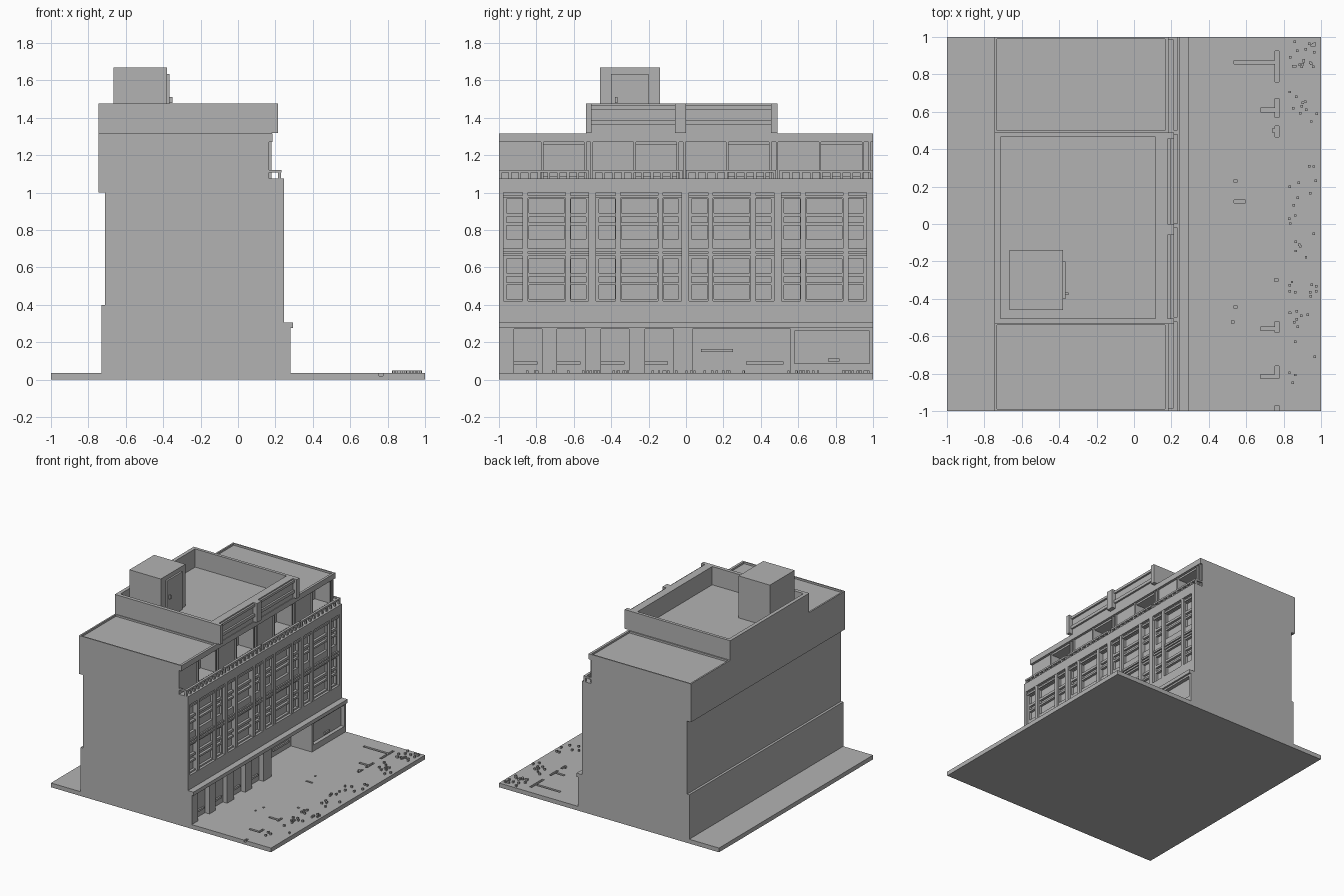
import bpy
import bmesh
import random

random.seed(4)
default_cube = bpy.data.objects.get("Cube")
if default_cube:
    bpy.data.objects.remove(default_cube, do_unlink=True)

# One plain stone colour
stone = bpy.data.materials.new("grey stone")
stone.use_nodes = True
stone_colour = (0.45, 0.45, 0.45, 1)
stone.diffuse_color = stone_colour
stone.node_tree.nodes["Principled BSDF"].inputs["Base Color"].default_value = stone_colour


def finish(name, mesh_builder):
    """Turn a bmesh into a named object with the stone material."""
    bmesh.ops.recalc_face_normals(mesh_builder, faces=mesh_builder.faces)
    mesh = bpy.data.meshes.new(name)
    mesh_builder.to_mesh(mesh)
    mesh_builder.free()
    mesh.materials.append(stone)
    result = bpy.data.objects.new(name, mesh)
    bpy.context.scene.collection.objects.link(result)
    return result


def boxes(name, extents):
    """Join boxes given as ((x, x), (y, y), (z, z)) extents."""
    builder = bmesh.new()
    for extent in extents:
        corners = bmesh.ops.create_cube(builder, size=1)["verts"]
        for vert in corners:
            vert.co = [low if c < 0 else high for c, (low, high) in zip(vert.co, extent)]
    return finish(name, builder)


def cut(target, extents):
    """Subtract boxes from the target and remove the cutter."""
    cutter = boxes("cutter", extents)
    cutter.hide_render = True
    modifier = target.modifiers.new("cut", "BOOLEAN")
    modifier.operation = "DIFFERENCE"
    modifier.solver = "EXACT"
    modifier.use_self = True
    modifier.object = cutter
    bpy.context.view_layer.objects.active = target
    bpy.ops.object.modifier_apply(modifier=modifier.name)
    bpy.data.objects.remove(cutter, do_unlink=True)


GROUND = 0.035
BAYS = [-0.975, -0.48, 0.015, 0.51]
SHOPS = [-0.92, -0.69, -0.455, -0.22]

# Pavement with shallow grooves
pavement = boxes("pavement", [((-1, 1), (-1, 1), (0, GROUND))])
groove_z = (0.02, 0.1)
grooves = []
for start, y, low, high in [(0.535, 0.865, 0.76, 0.925), (0.675, 0.61, 0.57, 0.67),
                            (0.74, 0.5, 0.465, 0.525), (0.675, -0.56, -0.58, -0.52),
                            (0.675, -0.815, -0.825, -0.76)]:
    grooves.append(((start, 0.76), (y - 0.01, y + 0.01), groove_z))
    grooves.append(((0.755, 0.775), (low, high), groove_z))
grooves.append(((0.755, 0.775), (-1.1, -0.97), groove_z))
for x, y, length in [(0.535, 0.23, 0.015), (0.535, 0.12, 0.06), (0.535, -0.445, 0.015),
                     (0.52, -0.525, 0.015), (0.75, -0.3, 0.02)]:
    grooves.append(((x, x + length), (y - 0.008, y + 0.008), groove_z))
cut(pavement, grooves)

# Scattered kerb studs
studs = []
for low, high, count in [(0.82, 0.98, 20), (0.53, 0.8, 10), (-0.1, 0.32, 12),
                         (-0.56, -0.1, 22), (-0.87, -0.6, 5)]:
    for _ in range(count):
        x, y = random.uniform(0.82, 0.97), random.uniform(low, high)
        studs.append(((x, x + 0.013), (y, y + 0.013), (GROUND, 0.05)))
boxes("kerb_studs", studs)

# Main building: side profile swept along the street
profile = [(-0.73, 0.03), (0.28, 0.03), (0.28, 0.275), (0.295, 0.275), (0.295, 0.305),
           (0.245, 0.305), (0.245, 1.075), (0.165, 1.075), (0.165, 1.27), (0.185, 1.27),
           (0.185, 1.315), (-0.745, 1.315), (-0.745, 1), (-0.71, 1), (-0.71, 0.4), (-0.73, 0.4)]
builder = bmesh.new()
side = builder.faces.new([builder.verts.new((x, -1, z)) for x, z in profile])
swept = bmesh.ops.extrude_face_region(builder, geom=[side])["geom"]
bmesh.ops.translate(builder, vec=(0, 2, 0),
                    verts=[v for v in swept if isinstance(v, bmesh.types.BMVert)])
building = finish("main_building", builder)

# Recesses: window bays, loggias, shopfronts, entrance and side roofs
recesses = [((0.225, 0.3), (bay, bay + 0.455), (0.42, 1)) for bay in BAYS]
recesses += [((0.04, 0.2), (bay + 0.21, bay + 0.43), (1.085, 1.255)) for bay in BAYS]
recesses += [((0.24, 0.3), (shop, shop + 0.15), (GROUND, 0.27)) for shop in SHOPS]
recesses.append(((0.09, 0.3), (0.035, 0.56), (GROUND, 0.27)))
recesses.append(((0.25, 0.3), (0.58, 0.98), (0.085, 0.26)))
for low, high in [(-0.99, -0.54), (0.5, 0.99)]:
    recesses.append(((-0.732, 0.165), (low, high), (1.3, 1.4)))
cut(building, recesses)

# Window panes sunk into the bays
columns = [(0.015, 0.1), (0.135, 0.325), (0.36, 0.44)]
rows = [(0.012, 0.085), (0.1, 0.13), (0.15, 0.225)]
panes = []
for bay in BAYS:
    for left, right in columns:
        for floor in (0.42, 0.74):
            for bottom, top in rows:
                panes.append(((0.205, 0.23), (bay + left, bay + right),
                              (floor + bottom, floor + top)))
cut(building, panes)

# Mullions, transoms and lintels
bars = []
for bay in BAYS:
    for offset in (0.102, 0.33):
        bars.append(((0.22, 0.243), (bay + offset, bay + offset + 0.028), (0.42, 1)))
    for bottom, top in [(0.66, 0.675), (0.685, 0.7), (0.97, 0.985)]:
        bars.append(((0.22, 0.236), (bay, bay + 0.455), (bottom, top)))
boxes("window_bars", bars)

# Shopfront signs and handles
bar_list = [(shop, shop + 0.125, 0.09, 0.24) for shop in SHOPS]
bar_list += [(0.08, 0.25, 0.155, 0.09), (0.32, 0.52, 0.09, 0.09), (0.76, 0.82, 0.105, 0.25)]
boxes("shop_handles", [((x - 0.005, x + 0.012), (low, high), (z - 0.008, z + 0.008))
                       for low, high, z, x in bar_list])

# Balcony rails on short balusters
rails = []
for low, high in [(-1, -0.52), (-0.5, -0.02), (0, 0.48), (0.5, 1)]:
    rails.append(((0.212, 0.232), (low, high), (1.108, 1.122)))
    step = (high - low - 0.015) / 9
    for i in range(10):
        y = low + i * step
        rails.append(((0.215, 0.23), (y, y + 0.015), (1.07, 1.11)))
for y in (-1, 0.985):
    rails.append(((0.165, 0.215), (y, y + 0.015), (1.108, 1.122)))
boxes("balcony_rails", rails)

# Loggia frames and slim piers between bays
trim = []
for bay in BAYS:
    for offset in (0.2, 0.43, 0.465):
        trim.append(((0.16, 0.178), (bay + offset, bay + offset + 0.012), (1.075, 1.27)))
boxes("loggia_trim", trim)

# Raised central roof with its parapet
outer_y, inner_y, top_z = (-0.535, 0.49), (-0.505, 0.465), (1.31, 1.475)
boxes("central_roof", [((-0.74, 0.18), outer_y, (1.31, 1.325))])
boxes("central_parapet", [
    ((-0.745, -0.715), outer_y, top_z), ((0.115, 0.18), outer_y, top_z),
    ((-0.72, 0.12), (outer_y[0], inner_y[0]), top_z),
    ((-0.72, 0.12), (inner_y[1], outer_y[1]), top_z)])
fascia = [((0.17, 0.215), span, (1.318, 1.475))
          for span in [(-0.535, -0.505), (-0.06, 0), (0.455, 0.49)]]
for bottom, top in [(1.36, 1.385), (1.445, 1.465)]:
    fascia.append(((0.17, 0.195), inner_y, (bottom, top)))
boxes("parapet_fascia", fascia)

# Stair house with door and handle
boxes("stair_house", [((-0.665, -0.38), (-0.46, -0.14), (1.32, 1.67))])
boxes("roof_door", [((-0.385, -0.365), (-0.4, -0.2), (1.32, 1.635))])
boxes("door_handle", [((-0.37, -0.35), (-0.38, -0.365), (1.48, 1.51))])
